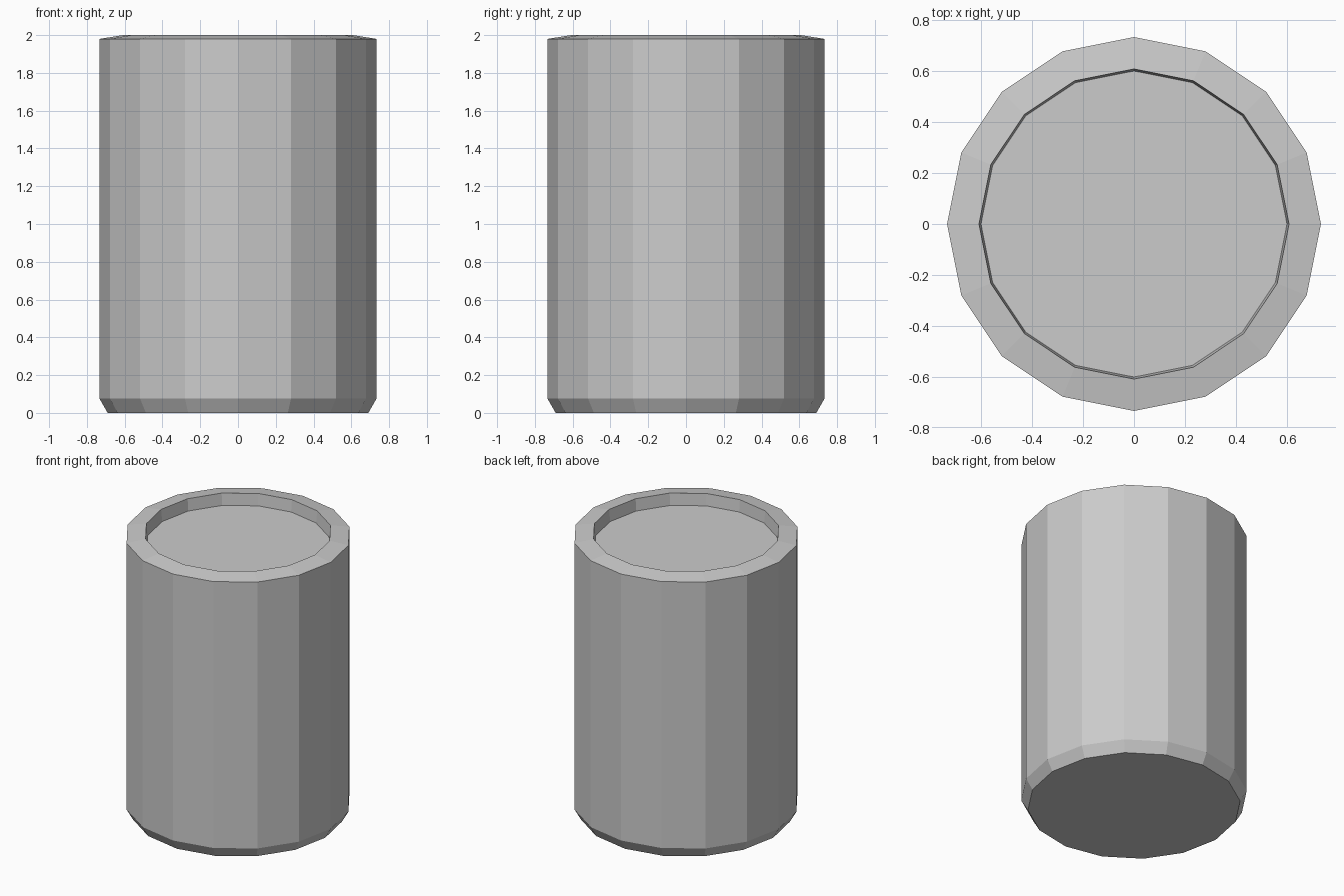
import bpy, bmesh, math

if "Cube" in bpy.data.objects:
    bpy.data.objects.remove(bpy.data.objects["Cube"])

SIDES = 16

# Profile (radius, height) from the base, up the wall, over the rim, into the recess
PROFILE = [
    (0.69, 0.0),     # base edge
    (0.733, 0.075),  # bottom chamfer
    (0.733, 1.98),   # wall top
    (0.608, 2.0),    # rim inner edge
    (0.60, 1.915),   # recessed lid
]


def lathe(name, profile, sides):
    """Spin a profile about z into flat-faced rings with capped ends."""
    bm = bmesh.new()
    rings = []
    for r, z in profile:
        angles = [2 * math.pi * i / sides for i in range(sides)]
        rings.append([bm.verts.new((r * math.cos(a), r * math.sin(a), z)) for a in angles])
    for low, high in zip(rings, rings[1:]):
        for i in range(sides):
            j = (i + 1) % sides
            bm.faces.new((low[i], low[j], high[j], high[i]))
    bm.faces.new(rings[0][::-1])
    bm.faces.new(rings[-1])
    mesh = bpy.data.meshes.new(name)
    bm.to_mesh(mesh)
    bm.free()
    obj = bpy.data.objects.new(name, mesh)
    bpy.context.collection.objects.link(obj)
    return obj


# Can body with chamfered base and recessed lid
lathe("can_body", PROFILE, SIDES)
